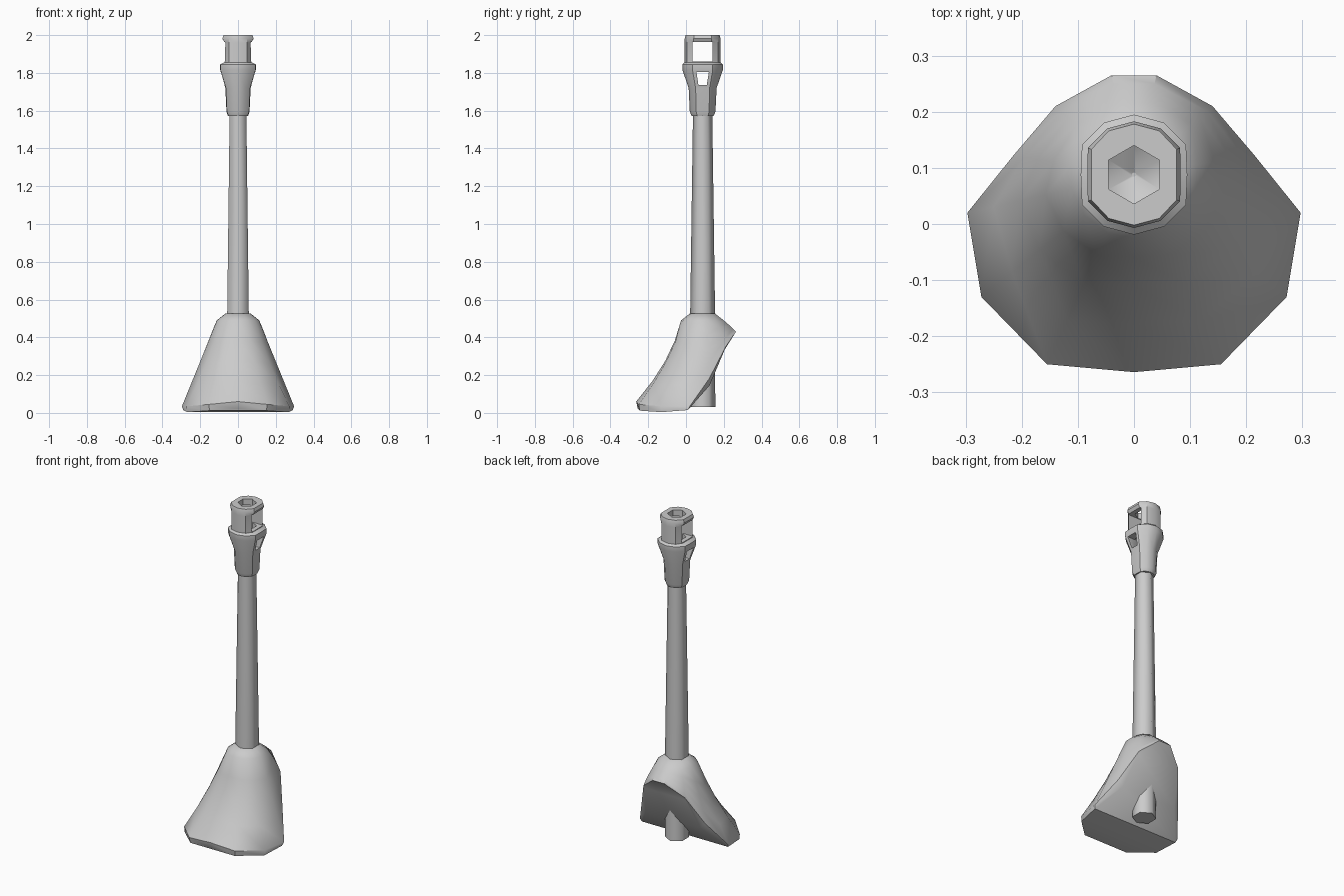
import bpy, bmesh
from math import sin, cos, tau, atan2, radians
from mathutils import Vector

if "Cube" in bpy.data.objects:
    bpy.data.objects.remove(bpy.data.objects["Cube"])

AXIS_Y = 0.088   # the upright stands slightly behind the middle


def finish(name, bm, angle=None):
    bmesh.ops.recalc_face_normals(bm, faces=bm.faces)
    me = bpy.data.meshes.new(name)
    bm.to_mesh(me)
    bm.free()
    ob = bpy.data.objects.new(name, me)
    bpy.context.collection.objects.link(ob)
    if angle:
        smooth(ob, angle)
    return ob


def activate(ob):
    bpy.ops.object.select_all(action='DESELECT')
    ob.select_set(True)
    bpy.context.view_layer.objects.active = ob


def smooth(ob, angle):
    activate(ob)
    bpy.ops.object.shade_smooth_by_angle(angle=radians(angle))


def loft(rings, caps=True):
    bm = bmesh.new()
    vs = [[bm.verts.new(p) for p in ring] for ring in rings]
    n = len(vs[0])
    for a, b in zip(vs, vs[1:]):
        for i in range(n):
            j = (i + 1) % n
            bm.faces.new((a[i], a[j], b[j], b[i]))
    if caps:
        bm.faces.new(vs[0])
        bm.faces.new(vs[-1])
    return bm, vs


def ring(n, z, r, flat=1.0):
    # regular polygon round the upright, pointing along y, sides clipped flat in x
    return [(max(-flat, min(flat, r * sin(tau * i / n))),
             AXIS_Y + r * cos(tau * i / n), z) for i in range(n)]


def cut(ob, cutter):
    cutter.hide_render = True
    mod = ob.modifiers.new("cut", 'BOOLEAN')
    mod.operation = 'DIFFERENCE'
    mod.solver = 'EXACT'
    mod.object = cutter
    activate(ob)
    bpy.ops.object.modifier_apply(modifier=mod.name)
    bpy.data.objects.remove(cutter)


# Hood: right half of the lower rim and of the lip above it, back to front
rim = [(.04, .26, .425), (.14, .205, .335), (.185, .125, .145), (.29, .01, .015),
       (.27, -.13, .004), (.15, -.245, .012), (0, -.255, .022)]
lip = [(.04, .265, .43), (.14, .21, .35), (.215, .122, .18), (.297, .02, .035),
       (.272, -.13, .035), (.155, -.25, .045), (0, -.264, .06)]


def mirrored(half):
    return half + [(-x, y, z) for x, y, z in reversed(half[:-1])]


def hood_ring(t):
    out = []
    for p in lip:
        a = atan2(p[0], p[1] - AXIS_Y)
        top = Vector((.114 * sin(a), AXIS_Y + .114 * cos(a), .49))
        q = Vector(p).lerp(top, t)
        pull = .035 * max(0, -cos(a)) * 4 * t * (1 - t)   # hollow front
        bulge = .008 * abs(sin(a)) * 4 * t * (1 - t)
        q += Vector((sin(a), cos(a), 0)) * (bulge - pull)
        out.append(tuple(q))
    return mirrored(out)


def hood_top(z, r):
    out = []
    for p in lip:
        a = atan2(p[0], p[1] - AXIS_Y)
        out.append((r * sin(a), AXIS_Y + r * cos(a), z))
    return mirrored(out)


rings = [mirrored(rim)] + [hood_ring(t) for t in (0, .25, .5, .75, 1)] + [hood_top(.527, .066)]
bm, vs = loft(rings, caps=False)
bm.faces.new(vs[-1])
r = vs[0]
for i in range(6):            # underside strips bridging left to right
    face = [r[i], r[i + 1]]
    if i < 5:
        face.append(r[-i - 2])
    face.append(r[-i - 1])
    bm.faces.new(face)
finish("hood", bm, 40)

# Tapered six-sided upright, its foot showing under the hood
bm, _ = loft([ring(6, .03, .067), ring(6, .52, .066), ring(6, 1.59, .051)])
finish("upright", bm, 65)

# Head: sleeve, flared collar and slotted cap
profile = [(1.572, .058, .053), (1.595, .068, .061), (1.72, .074, .067),
           (1.815, .107, .094), (1.845, .107, .095), (1.856, .095, .072),
           (1.96, .095, .071), (1.982, .095, .083), (2.0, .09, .076)]
bm, _ = loft([ring(12, *p) for p in profile])
head = finish("head", bm)

# Six-sided well and the two pairs of side windows
bm, _ = loft([ring(6, 1.61, .004), ring(6, 1.64, .052), ring(6, 2.1, .052)])
cut(head, finish("well_cutter", bm))
for z0, z1, w0, w1 in ((1.86, 1.963, .053, .053), (1.735, 1.805, .022, .033)):
    bm, _ = loft([[(x, AXIS_Y - w0, z0), (x, AXIS_Y + w0, z0),
                   (x, AXIS_Y + w1, z1), (x, AXIS_Y - w1, z1)] for x in (-.3, .3)])
    cut(head, finish("window_cutter", bm))
smooth(head, 35)
